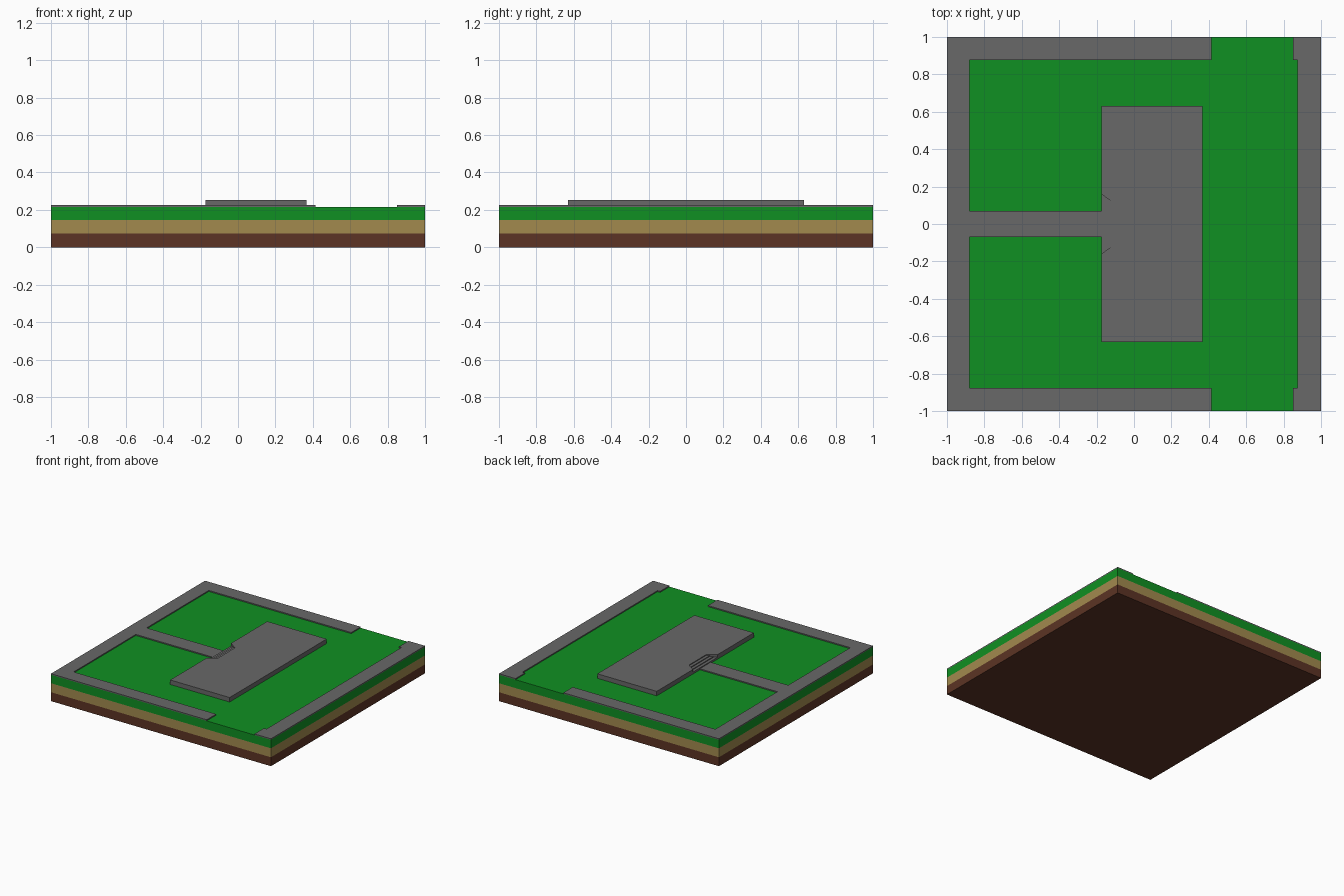
import bpy
import bmesh

cube = bpy.data.objects.get("Cube")
if cube:
    bpy.data.objects.remove(cube, do_unlink=True)


def material(name, rgb):
    mat = bpy.data.materials.new(name)
    mat.use_nodes = True
    mat.diffuse_color = (*rgb, 1)
    mat.node_tree.nodes["Principled BSDF"].inputs["Base Color"].default_value = (*rgb, 1)
    return mat


def prism(name, outline, z0, z1, mat):
    """Extrude a flat outline from z0 up to z1."""
    bm = bmesh.new()
    base = bm.faces.new([bm.verts.new((x, y, z0)) for x, y in outline])
    top = bmesh.ops.extrude_face_region(bm, geom=[base], use_keep_orig=True)["geom"]
    for v in top:
        if isinstance(v, bmesh.types.BMVert):
            v.co.z = z1
    bmesh.ops.recalc_face_normals(bm, faces=bm.faces)
    mesh = bpy.data.meshes.new(name)
    bm.to_mesh(mesh)
    bm.free()
    mesh.materials.append(mat)
    obj = bpy.data.objects.new(name, mesh)
    bpy.context.collection.objects.link(obj)
    return obj


def mirrored(half):
    """Close an outline symmetrically across y = 0."""
    return half + [(x, -y) for x, y in reversed(half)]


grass = material("grass green", (0.005, 0.279, 0.016))
sand = material("sand tan", (0.361, 0.254, 0.076))
soil = material("soil brown", (0.107, 0.034, 0.018))
stone = material("stone grey", (0.138, 0.138, 0.138))

# Ground layers
square = mirrored([(-1, 1), (1, 1)])
GROUND, PAVING, SLAB = 0.216, 0.225, 0.253
prism("soil_layer", square, 0, 0.073, soil)
prism("sand_layer", square, 0.073, 0.147, sand)
prism("grass_layer", square, 0.147, GROUND, grass)

# Pavement round three sides, joined to the entrance walk
prism("pavement_with_walk",
      mirrored([(-1, 1), (0.415, 1), (0.415, 0.877), (-0.88, 0.877),
                (-0.88, 0.07), (-0.175, 0.07)]),
      GROUND, PAVING, stone)

# Separate pavement strip along the far side, wider at its ends
prism("side_pavement",
      mirrored([(1, 1), (0.85, 1), (0.85, 0.877), (0.873, 0.877)]),
      GROUND, PAVING, stone)

# Foundation slab with a tapered notch for the steps
FRONT, INNER = -0.175, -0.105
prism("foundation_slab",
      mirrored([(0.365, 0.63), (FRONT, 0.63), (FRONT, 0.16), (INNER, 0.11)]),
      GROUND, SLAB, stone)

# Steps rising into the notch
COUNT = 3
depth = (INNER - FRONT) / COUNT
for i in range(COUNT):
    t0, t1 = i / COUNT, (i + 1) / COUNT
    rise = PAVING + (SLAB - PAVING) * (i + 1) / (COUNT + 1)
    x0 = FRONT + i * depth
    prism(f"entrance_step_{i + 1}",
          mirrored([(x0, 0.16 - 0.05 * t0), (x0 + depth, 0.16 - 0.05 * t1)]),
          GROUND, rise, stone)
